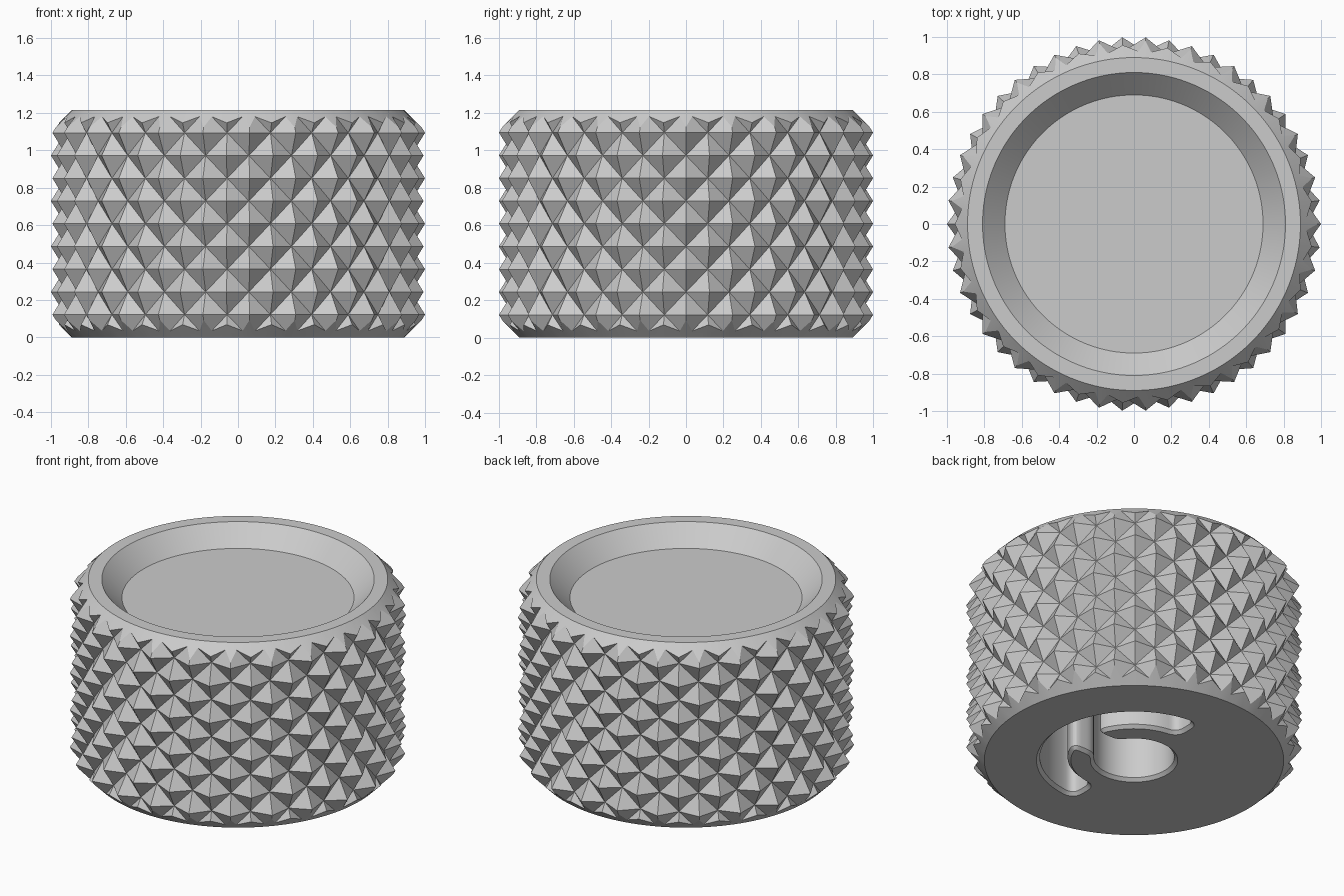
import bpy
import bmesh
from math import sin, cos, pi, radians, sqrt, asin
from mathutils import Vector

cube = bpy.data.objects.get("Cube")
if cube:
    bpy.data.objects.remove(cube, do_unlink=True)

HEIGHT = 1.215
COLUMNS = 50
ROWS = 10
ROW = HEIGHT / ROWS
PEAK, VALLEY, RIM = 1.0, 0.925, 0.89

grey = bpy.data.materials.new("plain_grey")
grey.use_nodes = True
grey.diffuse_color = (0.6, 0.6, 0.6, 1)
grey.node_tree.nodes["Principled BSDF"].inputs["Base Color"].default_value = (0.6, 0.6, 0.6, 1)

bm = bmesh.new()

# Knurled wall: staggered pyramids, each cell split along its valley
rings = []
for j in range(ROWS + 1):
    ring = []
    for i in range(COLUMNS):
        a = 2 * pi * i / COLUMNS
        r = PEAK if (i + j) % 2 else VALLEY
        ring.append(bm.verts.new((r * cos(a), r * sin(a), j * ROW)))
    rings.append(ring)
for j in range(ROWS):
    for i in range(COLUMNS):
        k = (i + 1) % COLUMNS
        a, b, c, d = rings[j][i], rings[j][k], rings[j + 1][k], rings[j + 1][i]
        faces = ((a, b, c), (a, c, d)) if (i + j) % 2 == 0 else ((a, b, d), (b, c, d))
        for f in faces:
            bm.faces.new(f)


# Chamfered rims: cut the pyramids along 45 degree cones and press the rest onto them
def cone_radius(v):
    return RIM + min(v.co.z, HEIGHT - v.co.z)


def excess(v):
    return v.co.xy.length - cone_radius(v)


cuts = []
for e in list(bm.edges):
    f0, f1 = excess(e.verts[0]), excess(e.verts[1])
    if f0 * f1 < 0:
        cuts.append(bmesh.utils.edge_split(e, e.verts[0], f0 / (f0 - f1))[1])
bmesh.ops.connect_verts(bm, verts=cuts)

# Finer rim edges so that the rims come out round
for e in [e for e in bm.edges if e.is_boundary]:
    far_part = bmesh.utils.edge_split(e, e.verts[0], 1 / 3)[0]
    longest = max((far_part, e), key=lambda s: s.calc_length())
    bmesh.utils.edge_split(longest, longest.verts[0], 0.5)
for v in bm.verts:
    if excess(v) > 0:
        v.co.xy *= cone_radius(v) / v.co.xy.length


# Dished top
def inward_ring(edges, ratio, drop):
    geom = bmesh.ops.extrude_edge_only(bm, edges=edges)["geom"]
    for v in geom:
        if isinstance(v, bmesh.types.BMVert):
            v.co = (v.co.x * ratio, v.co.y * ratio, v.co.z - drop)
    return [e for e in geom if isinstance(e, bmesh.types.BMEdge) and e.is_boundary]


boundary = [e for e in bm.edges if e.is_boundary]
top_edges = [e for e in boundary if e.verts[0].co.z > ROW]
bottom_edges = [e for e in boundary if e.verts[0].co.z < ROW]
lip = inward_ring(top_edges, 0.81 / RIM, 0)
floor = inward_ring(lip, 0.69 / 0.81, 0.12)
bmesh.ops.edgeloop_fill(bm, edges=floor)

# Socket outline: half-ring slot joined to a round bore through a gap
SLOT_OUT, SLOT_IN, BORE, GAP, FILLET = 0.56, 0.395, 0.24, 0.105, 0.06


def arc(r, a0, a1, n):
    return [Vector((r * cos(a0 + (a1 - a0) * t / n), r * sin(a0 + (a1 - a0) * t / n)))
            for t in range(n + 1)]


def rounded(p, corner, q, n=6):
    """Points strictly between p and q on a curve bending round the corner."""
    return [p * (1 - t) ** 2 + corner * (2 * t * (1 - t)) + q * t ** 2
            for t in (k / n for k in range(1, n))]


def socket_outline():
    outer = arc(SLOT_OUT, 0, pi / 2 - FILLET / SLOT_OUT, 24)
    inner = arc(SLOT_IN, pi / 2 - FILLET / SLOT_IN, asin(GAP / SLOT_IN) + FILLET / SLOT_IN, 16)
    bore = arc(BORE, asin(GAP / BORE) + FILLET / BORE, pi, 24)
    end_a, end_b = Vector((0, SLOT_OUT - FILLET)), Vector((0, SLOT_IN + FILLET))
    c_in = Vector((sqrt(SLOT_IN ** 2 - GAP ** 2), GAP))
    c_bore = Vector((sqrt(BORE ** 2 - GAP ** 2), GAP))
    gap_a, gap_b = c_in - Vector((FILLET, 0)), c_bore + Vector((FILLET, 0))
    half = outer + rounded(outer[-1], Vector((0, SLOT_OUT)), end_a) + [end_a, end_b]
    half += rounded(end_b, Vector((0, SLOT_IN)), inner[0]) + inner
    half += rounded(inner[-1], c_in, gap_a) + [gap_a, gap_b]
    half += rounded(gap_b, c_bore, bore[0]) + bore
    return half + [Vector((p.x, -p.y)) for p in half[-2:0:-1]]


def offset(pts, d):
    out = []
    for i, p in enumerate(pts):
        e = (pts[(i + 1) % len(pts)] - pts[i - 1]).normalized()
        out.append(p + Vector((e.y, -e.x)) * d)
    return out


# Socket walls with a flared mouth, and its ceiling
FLARE = 0.02
outline = socket_outline()
loops = [[bm.verts.new((p.x, p.y, z)) for p in pts]
         for pts, z in ((offset(outline, FLARE), 0), (outline, FLARE), (outline, 0.8))]
for low, high in zip(loops, loops[1:]):
    for i in range(len(low)):
        bm.faces.new((low[i - 1], low[i], high[i], high[i - 1]))
bm.faces.new(loops[-1])

# Flat underside around the socket mouth
mouth_edges = [bm.edges.get((loops[0][i - 1], loops[0][i])) for i in range(len(loops[0]))]
bmesh.ops.triangle_fill(bm, edges=bottom_edges + mouth_edges, use_beauty=True, normal=(0, 0, -1))

bmesh.ops.recalc_face_normals(bm, faces=bm.faces)
mesh = bpy.data.meshes.new("knurled_knob")
bm.to_mesh(mesh)
bm.free()
mesh.materials.append(grey)
knob = bpy.data.objects.new("knurled_knob", mesh)
bpy.context.collection.objects.link(knob)

bpy.ops.object.select_all(action='DESELECT')
knob.select_set(True)
bpy.context.view_layer.objects.active = knob
bpy.ops.object.shade_smooth_by_angle(angle=radians(20))
